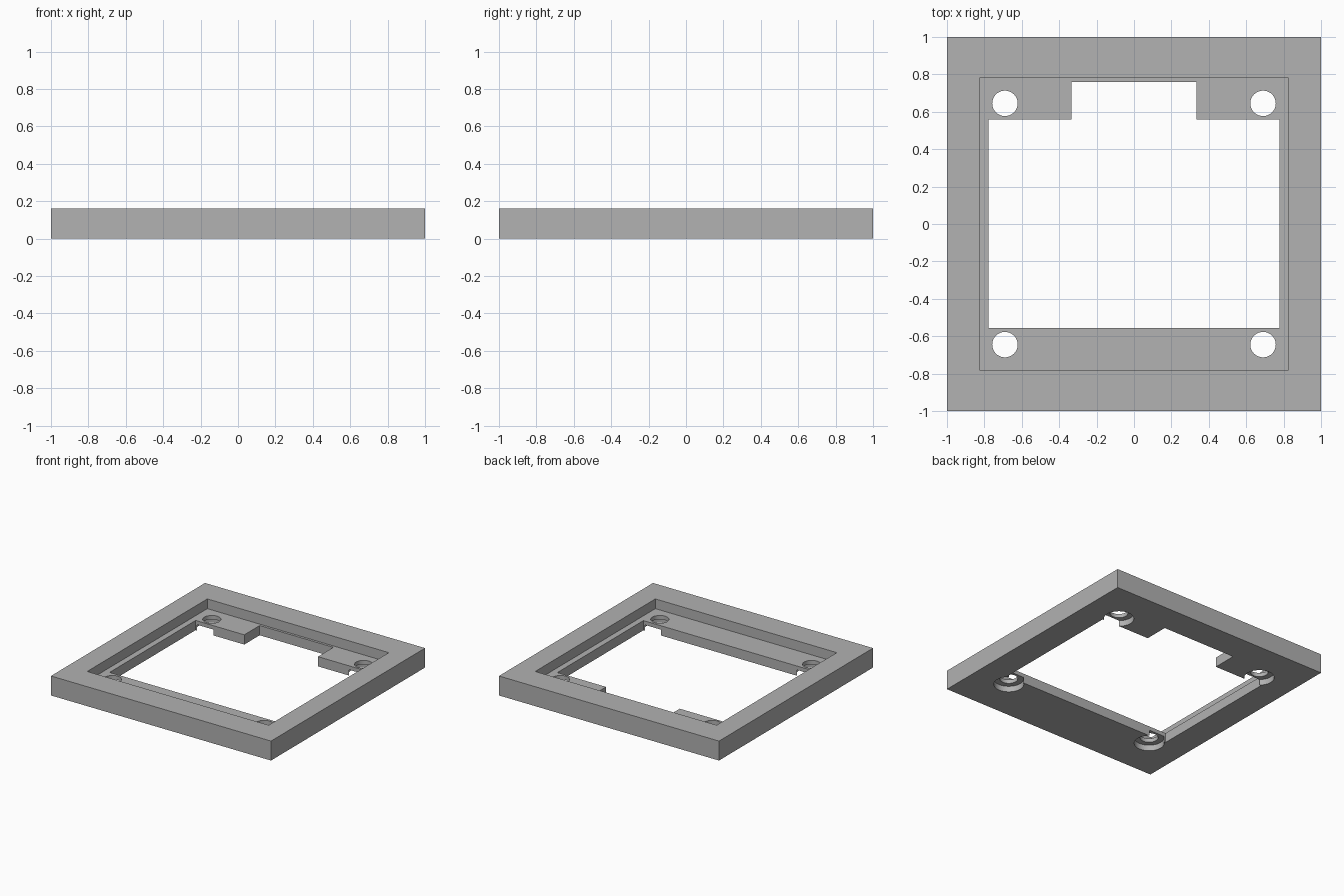
import bpy, bmesh, math

if "Cube" in bpy.data.objects:
    bpy.data.objects.remove(bpy.data.objects["Cube"])

HEIGHT, LEDGE_Z, BORE_Z = 0.16, 0.08, 0.048

grey = bpy.data.materials.new("mid_grey")
grey.diffuse_color = (0.445, 0.445, 0.445, 1)
grey.use_nodes = True
grey.node_tree.nodes["Principled BSDF"].inputs["Base Color"].default_value = grey.diffuse_color


def prism(name, outline, z0, z1):
    """Extrude a flat outline between two heights."""
    bm = bmesh.new()
    face = bm.faces.new([bm.verts.new((x, y, z0)) for x, y in outline])
    top = bmesh.ops.extrude_face_region(bm, geom=[face])["geom"]
    bmesh.ops.translate(bm, vec=(0, 0, z1 - z0),
                        verts=[v for v in top if isinstance(v, bmesh.types.BMVert)])
    bmesh.ops.recalc_face_normals(bm, faces=bm.faces)
    mesh = bpy.data.meshes.new(name)
    bm.to_mesh(mesh)
    bm.free()
    mesh.materials.append(grey)
    obj = bpy.data.objects.new(name, mesh)
    bpy.context.collection.objects.link(obj)
    return obj


def rect(hx, hy):
    return [(-hx, -hy), (hx, -hy), (hx, hy), (-hx, hy)]


def circle(cx, cy, r, n=48):
    return [(cx + r * math.cos(2 * math.pi * i / n),
             cy + r * math.sin(2 * math.pi * i / n)) for i in range(n)]


# Outer square frame
frame = prism("frame", rect(1, 1), 0, HEIGHT)

# Shallow recess from the top, leaving a mounting ledge
cutters = [prism("recess_cutter", rect(0.825, 0.78), LEDGE_Z, 0.3)]

# Window through the ledge, with a wide notch at the back
window = [(-0.777, -0.557), (0.777, -0.557), (0.777, 0.56), (0.335, 0.56),
          (0.335, 0.76), (-0.335, 0.76), (-0.335, 0.56), (-0.777, 0.56)]
cutters.append(prism("window_cutter", window, -0.1, 0.25))

# Corner screw holes, counterbored from below
for sx in (-1, 1):
    for sy in (-1, 1):
        x, y = sx * 0.69, sy * 0.645
        cutters.append(prism("screw_hole_cutter", circle(x, y, 0.068), -0.12, 0.2))
        cutters.append(prism("counterbore_cutter", circle(x, y, 0.113), -0.15, BORE_Z))

bpy.context.view_layer.objects.active = frame
for cutter in cutters:
    mod = frame.modifiers.new("cut", "BOOLEAN")
    mod.operation = "DIFFERENCE"
    mod.solver = "EXACT"
    mod.object = cutter
    bpy.ops.object.modifier_apply(modifier=mod.name)
    bpy.data.objects.remove(cutter, do_unlink=True)

# Smooth only the round hole walls
frame.select_set(True)
bpy.ops.object.shade_smooth_by_angle(angle=math.radians(30))
